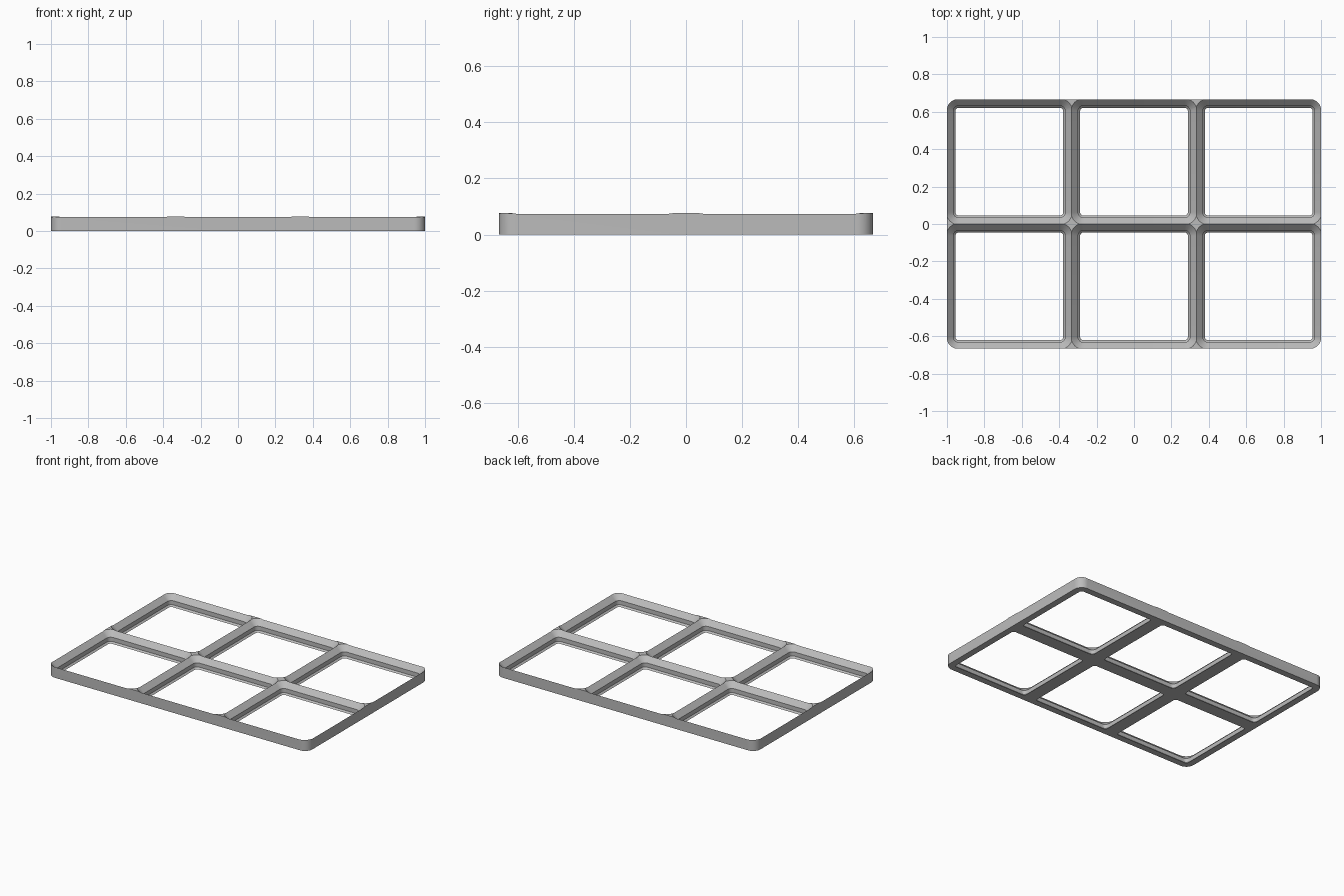
import bpy, bmesh
from math import cos, sin, pi, radians

if "Cube" in bpy.data.objects:
    bpy.data.objects.remove(bpy.data.objects["Cube"])

# Design is in millimetres: three by two cells on a 42 mm pitch
MM = 2 / 126
PITCH, COLS, ROWS = 42, 3, 2
HEIGHT = 4.88
STEPS = 10

grey = bpy.data.materials.new("plain grey")
grey.use_nodes = True
colour = (0.5, 0.5, 0.5, 1)
grey.diffuse_color = colour
grey.node_tree.nodes["Principled BSDF"].inputs["Base Color"].default_value = colour


def rounded_ring(bm, hx, hy, r, z):
    """Rounded rectangle of vertices at height z."""
    ring = []
    for k, (sx, sy) in enumerate([(1, 1), (-1, 1), (-1, -1), (1, -1)]):
        for i in range(STEPS + 1):
            a = (k + i / STEPS) * pi / 2
            ring.append(bm.verts.new(((sx * (hx - r) + r * cos(a)) * MM,
                                      (sy * (hy - r) + r * sin(a)) * MM, z * MM)))
    return ring


def loft(name, sections, location=(0, 0, 0)):
    """Closed solid through rounded rectangles (hx, hy, radius, z)."""
    bm = bmesh.new()
    rings = [rounded_ring(bm, *s) for s in sections]
    n = len(rings[0])
    for low, high in zip(rings, rings[1:]):
        for i in range(n):
            j = (i + 1) % n
            bm.faces.new((low[i], low[j], high[j], high[i]))
    bm.faces.new(rings[0][::-1])
    bm.faces.new(rings[-1])
    mesh = bpy.data.meshes.new(name)
    bm.to_mesh(mesh)
    bm.free()
    mesh.materials.append(grey)
    obj = bpy.data.objects.new(name, mesh)
    obj.location = location
    bpy.context.collection.objects.link(obj)
    return obj


# Slab with rounded outer corners
hx, hy = COLS * PITCH / 2, ROWS * PITCH / 2
plate = loft("grid_baseplate", [(hx, hy, 3.6, 0), (hx, hy, 3.6, HEIGHT)])

# Stepped pocket: lower chamfer, straight wall, upper chamfer running past the ridge
profile = [(18.15, -1), (18.15, 0), (18.85, 0.7), (18.85, 2.5), (22, 5.65)]
sections = [(h, h, h - 17, z) for h, z in profile]

bpy.ops.object.select_all(action="DESELECT")
plate.select_set(True)
bpy.context.view_layer.objects.active = plate
for col in range(COLS):
    for row in range(ROWS):
        x = (col - (COLS - 1) / 2) * PITCH * MM
        y = (row - (ROWS - 1) / 2) * PITCH * MM
        cutter = loft("pocket_cutter", sections, (x, y, 0))
        cutter.hide_render = True
        cut = plate.modifiers.new("pocket", "BOOLEAN")
        cut.operation = "DIFFERENCE"
        cut.solver = "EXACT"
        cut.object = cutter
        bpy.ops.object.modifier_apply(modifier=cut.name)
        bpy.data.objects.remove(cutter)

bpy.ops.object.shade_smooth_by_angle(angle=radians(30))
